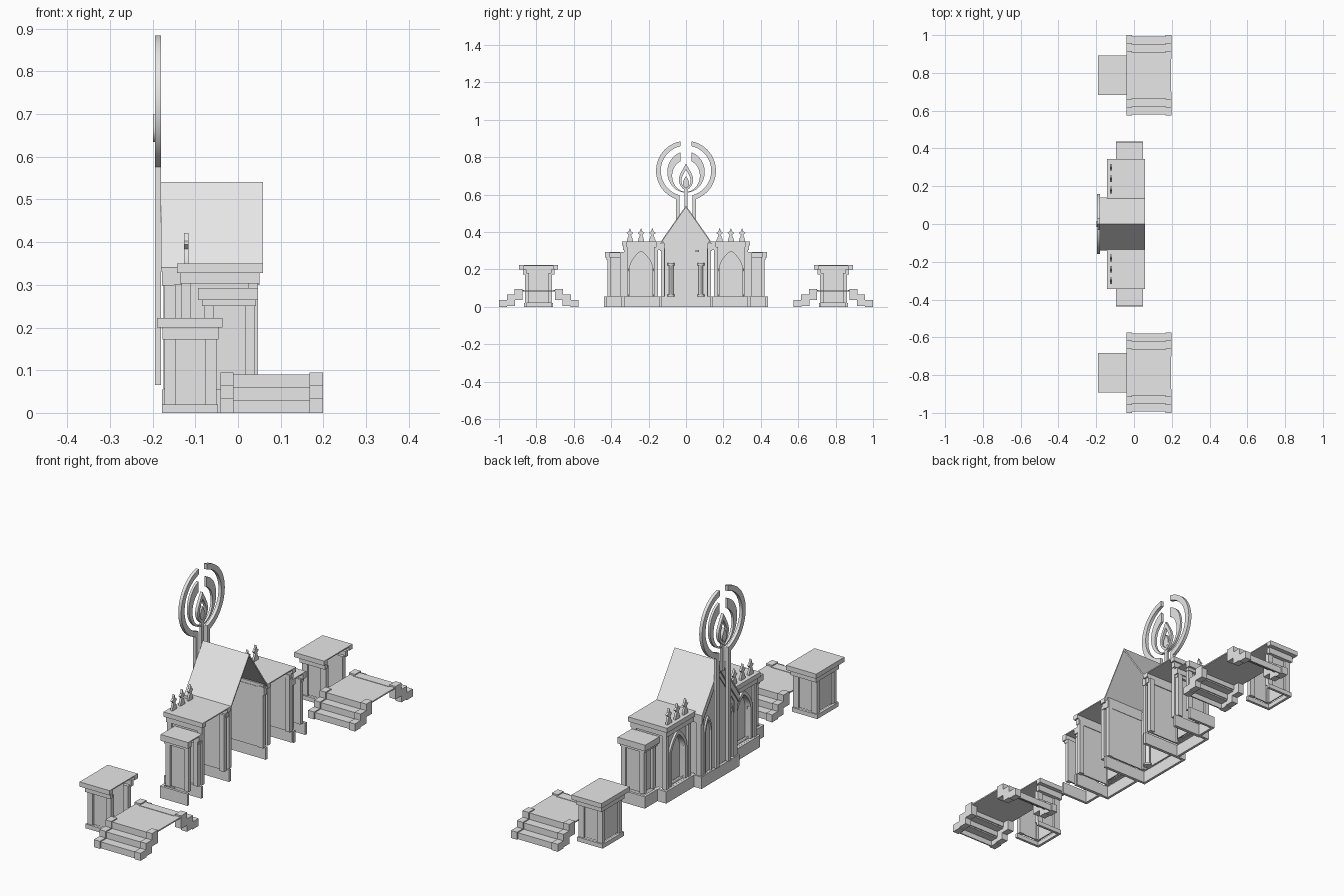
import bpy
from math import sin, cos, pi, asin
from mathutils import Matrix

old = bpy.data.objects.get("Cube")
if old:
    bpy.data.objects.remove(old, do_unlink=True)

# single stone colour
stone = bpy.data.materials.new("light_grey_stone")
stone.use_nodes = True
stone.diffuse_color = (0.8, 0.8, 0.8, 1)
stone.node_tree.nodes["Principled BSDF"].inputs["Base Color"].default_value = (0.8, 0.8, 0.8, 1)

# outline axes (a, b, depth) mapped to the world
AXES = {
    "x": Matrix(((0, 0, 1, 0), (1, 0, 0, 0), (0, 1, 0, 0), (0, 0, 0, 1))),
    "z": Matrix.Identity(4),
}


def prism(name, loops, d0, d1, axis="x"):
    """Extrude closed outlines (later loops are holes) from d0 to d1."""
    curve = bpy.data.curves.new(name, "CURVE")
    curve.dimensions = "2D"
    curve.fill_mode = "BOTH"
    curve.extrude = (d1 - d0) / 2
    for loop in loops:
        spline = curve.splines.new("POLY")
        spline.points.add(len(loop) - 1)
        for point, (a, b) in zip(spline.points, loop):
            point.co = (a, b, 0, 1)
        spline.use_cyclic_u = True
    temp = bpy.data.objects.new(name + "_outline", curve)
    bpy.context.collection.objects.link(temp)
    graph = bpy.context.evaluated_depsgraph_get()
    mesh = bpy.data.meshes.new_from_object(temp.evaluated_get(graph))
    bpy.data.objects.remove(temp, do_unlink=True)
    mesh.transform(AXES[axis] @ Matrix.Translation((0, 0, (d0 + d1) / 2)))
    mesh.materials.clear()
    mesh.materials.append(stone)
    obj = bpy.data.objects.new(name, mesh)
    bpy.context.collection.objects.link(obj)
    return obj


def box(name, x0, x1, y0, y1, z0, z1):
    y0, y1 = sorted((y0, y1))
    return prism(name, [[(x0, y0), (x1, y0), (x1, y1), (x0, y1)]], z0, z1, "z")


def band(name, x0, x1, y0, y1, z0, z1, t=0.012):
    """Three-sided wall, open towards +x."""
    y0, y1 = sorted((y0, y1))
    outline = [(x1, y0), (x1, y0 + t), (x0 + t, y0 + t), (x0 + t, y1 - t),
               (x1, y1 - t), (x1, y1), (x0, y1), (x0, y0)]
    return prism(name, [outline], z0, z1, "z")


def posts(name, x0, x1, y0, y1, z0, z1, w, d):
    y0, y1 = sorted((y0, y1))
    for xa in (x0, x1 - w):
        for ya in (y0, y1 - d):
            box(name, xa, xa + w, ya, ya + d, z0, z1)


def column(name, x, y, z0, z1, r):
    for rad, a, b in ((r, z0, z1), (r * 1.5, z0, z0 + 0.01), (r * 1.5, z1 - 0.015, z1)):
        ring = [(x + rad * cos(i * pi / 6), y + rad * sin(i * pi / 6)) for i in range(12)]
        prism(name, [ring], a, b, "z")


def lancet(cy, w, z0, spring, rise, n=8):
    """Pointed arch outline of half width w."""
    side = [(w * cos(i / n * pi / 2) ** 0.8 if i < n else 0, spring + rise * i / n)
            for i in range(n + 1)]
    right = [(cy + a, b) for a, b in [(w, z0)] + side]
    return right + [(2 * cy - a, b) for a, b in reversed(right[:-1])]


def mirrored(half):
    return half + [(-a, b) for a, b in reversed(half) if a > 0]


for s in (-1, 1):
    side = "right" if s < 0 else "left"

    # end pavilion, open at the back
    n = side + "_pavilion_"
    band(n + "base", -0.178, -0.047, s * 0.71, s * 0.866, 0, 0.02)
    band(n + "wall", -0.163, -0.05, s * 0.725, s * 0.85, 0.02, 0.18, 0.006)
    posts(n + "post", -0.172, -0.05, s * 0.716, s * 0.86, 0.02, 0.18, 0.027, 0.02)
    band(n + "moulding", -0.177, -0.046, s * 0.703, s * 0.872, 0.172, 0.2, 0.018)
    band(n + "cornice", -0.19, -0.036, s * 0.684, s * 0.892, 0.2, 0.222, 0.025)
    box(n + "roof", -0.19, -0.036, s * 0.684, s * 0.892, 0.217, 0.222)

    # platform with steps at both ends
    n = side + "_stair_"
    mid = s * 0.787
    box(n + "platform", -0.036, 0.195, mid - 0.12, mid + 0.12, 0.082, 0.088)
    for e in (-1, 1):
        for k in range(3):
            out = 0.206 - 0.042 * k
            z = 0.03 * k
            box(n + "riser", -0.012, 0.17, mid + e * (out - 0.006), mid + e * out, z, z + 0.03)
            box(n + "tread", -0.012, 0.17, mid + e * (out - 0.043), mid + e * out, z + 0.024, z + 0.03)
            for xa in (-0.041, 0.168):
                box(n + "stringer", xa, xa + 0.031, mid + e * (out - 0.036),
                    mid + e * (out + 0.007), max(0, z - 0.025), z + 0.035)

    # low outer wing
    n = side + "_outer_wing_"
    band(n + "base", -0.095, 0.047, s * 0.33, s * 0.438, 0, 0.055)
    band(n + "wall", -0.065, 0.04, s * 0.33, s * 0.41, 0.055, 0.265, 0.006)
    posts(n + "post", -0.078, 0.04, s * 0.335, s * 0.42, 0.055, 0.265, 0.022, 0.018)
    band(n + "moulding", -0.084, 0.042, s * 0.33, s * 0.424, 0.25, 0.266, 0.018)
    band(n + "cornice", -0.094, 0.047, s * 0.33, s * 0.434, 0.264, 0.293, 0.024)
    box(n + "roof", -0.094, 0.047, s * 0.33, s * 0.434, 0.288, 0.293)

    # taller inner wing with a pointed niche
    n = side + "_inner_wing_"
    c = s * 0.24
    band(n + "base", -0.14, 0.053, s * 0.13, s * 0.345, 0, 0.055)
    for ya in (0.15, 0.319):
        box(n + "side_wall", -0.118, 0.047, s * ya, s * (ya + 0.006), 0.055, 0.33)
    wall = [(c - 0.09, 0.055), (c + 0.09, 0.055), (c + 0.09, 0.33), (c - 0.09, 0.33)]
    prism(n + "front_wall", [wall, lancet(c, 0.052, 0.06, 0.2, 0.085)], -0.12, -0.112)
    prism(n + "niche", [lancet(c, 0.056, 0.058, 0.2, 0.09)], -0.1, -0.094)
    prism(n + "arch", [lancet(c, 0.064, 0.056, 0.2, 0.1), lancet(c, 0.05, 0.0565, 0.2, 0.08)],
          -0.13, -0.1)
    posts(n + "post", -0.132, 0.047, s * 0.15, s * 0.332, 0.055, 0.32, 0.022, 0.02)
    for e in (-1, 1):
        column(n + "column", -0.118, c + e * 0.058, 0.055, 0.205, 0.007)
    band(n + "moulding", -0.136, 0.05, s * 0.14, s * 0.336, 0.303, 0.33, 0.02)
    band(n + "cornice", -0.143, 0.058, s * 0.134, s * 0.343, 0.328, 0.35, 0.026)
    box(n + "roof", -0.143, 0.058, s * 0.134, s * 0.343, 0.345, 0.35)

    # roof finials
    for y in (0.18, 0.24, 0.30):
        half = [(0.016, 0.35), (0.016, 0.358), (0.006, 0.384), (0.018, 0.395), (0.006, 0.403), (0, 0.422)]
        prism(side + "_finial", [[(a + s * y, b) for a, b in mirrored(half)]], -0.126, -0.116)

    # central hall sides
    n = side + "_hall_"
    box(n + "side_wall", -0.16, 0.047, s * 0.12, s * 0.126, 0.055, 0.35)
    box(n + "front_post", -0.172, -0.145, s * 0.112, s * 0.134, 0.055, 0.34)
    box(n + "back_post", 0.025, 0.047, s * 0.116, s * 0.134, 0.055, 0.34)
    box(n + "side_moulding", -0.167, 0.05, s * 0.118, s * 0.138, 0.3, 0.335)
    column(n + "column", -0.145, s * 0.08, 0.055, 0.235, 0.012)
    arch_y = s * 0.082
    prism(n + "arch", [lancet(arch_y, 0.026, 0.056, 0.24, 0.075),
                       lancet(arch_y, 0.019, 0.0565, 0.24, 0.06)], -0.174, -0.16)

    # open ring running down into a long stem
    zc, top = 0.727, 0.19
    end = pi - asin(0.053 / 0.16)
    outer = [(0.16 * sin(top + (end - top) * i / 32), zc + 0.16 * cos(top + (end - top) * i / 32))
             for i in range(33)]
    top, end = 0.225, pi - asin(0.034 / 0.135)
    inner = [(0.135 * sin(top + (end - top) * i / 32), zc + 0.135 * cos(top + (end - top) * i / 32))
             for i in range(33)]
    path = outer + [(0.053, 0.065), (0.034, 0.065)] + inner[::-1]
    prism(side + "_ring_and_stem", [[(s * a, b) for a, b in path]], -0.195, -0.18)

    # tapering inner crescent
    out = [(0.1 * sin(0.3 + 2.75 * i / 24), 0.72 + 0.11 * cos(0.3 + 2.75 * i / 24)) for i in range(25)]
    inn = [(0.074 * sin(0.4 + 2.6 * i / 24), 0.7 + 0.085 * cos(0.4 + 2.6 * i / 24)) for i in range(25)]
    prism(side + "_crescent", [[(s * a, b) for a, b in out + inn[::-1]]], -0.193, -0.182)

# central hall front and roof
band("hall_base", -0.178, 0.053, -0.14, 0.14, 0, 0.055)
gable = mirrored([(0.125, 0.055), (0.125, 0.345), (0, 0.52)])
prism("hall_front_wall", [gable], -0.165, -0.158)


def chevron(drop, width):
    return mirrored([(width, 0.541 - width * 1.43), (0, 0.541)])[:3] + \
        [(-width, 0.541 - width * 1.43 - drop), (0, 0.541 - drop), (width, 0.541 - width * 1.43 - drop)]


prism("hall_roof", [chevron(0.01, 0.14)], -0.18, 0.058)
prism("gable_moulding", [chevron(0.045, 0.138)], -0.178, -0.15)
prism("gable_inner_moulding", [chevron(0.07, 0.13)], -0.17, -0.152)
box("wall_lamp", -0.158, -0.13, 0.05, 0.07, 0.294, 0.304)

# candle and flame inside the ring
box("candle", -0.192, -0.182, -0.009, 0.009, 0.5, 0.63)


def drop_shape(w, z0, z1, n=14):
    return mirrored([(w * sin(pi * (i / n) ** 0.75) ** 1.1 if 0 < i < n else 0, z0 + (z1 - z0) * i / n)
                     for i in range(n + 1)])


prism("flame_outline", [drop_shape(0.038, 0.62, 0.765), drop_shape(0.025, 0.633, 0.735)], -0.194, -0.181)
prism("flame_core", [drop_shape(0.017, 0.635, 0.7)], -0.199, -0.182)

# crisp edges with smooth curves
bpy.ops.object.select_all(action="DESELECT")
for obj in bpy.context.scene.objects:
    if obj.type == "MESH" and obj.data.materials and obj.data.materials[0] == stone:
        obj.select_set(True)
        bpy.context.view_layer.objects.active = obj
bpy.ops.object.shade_smooth_by_angle()
